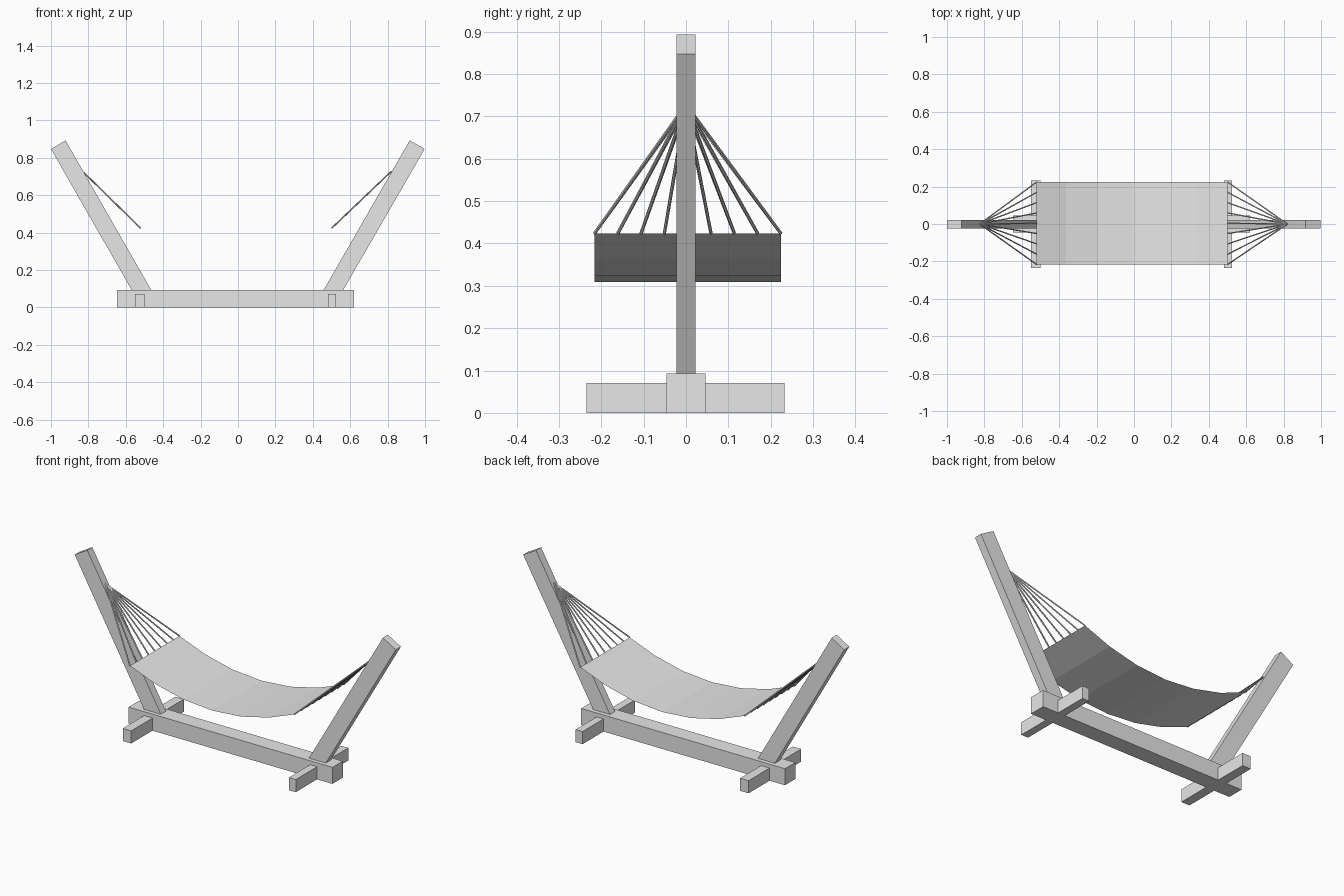
import bpy, bmesh
from mathutils import Vector

if "Cube" in bpy.data.objects:
    bpy.data.objects.remove(bpy.data.objects["Cube"])

grey = bpy.data.materials.new("plain grey")
grey.diffuse_color = (0.8, 0.8, 0.8, 1)
grey.use_nodes = True
grey.node_tree.nodes["Principled BSDF"].inputs["Base Color"].default_value = grey.diffuse_color


def finish(bm, name):
    """Turn a bmesh into a named, coloured object."""
    mesh = bpy.data.meshes.new(name)
    bm.to_mesh(mesh)
    bm.free()
    mesh.materials.append(grey)
    obj = bpy.data.objects.new(name, mesh)
    bpy.context.collection.objects.link(obj)
    return obj


def extrude_profile(name, profile, y0, y1):
    """Solid made from an x-z outline stretched from y0 to y1."""
    bm = bmesh.new()
    face = bm.faces.new([bm.verts.new((x, y0, z)) for x, z in profile])
    ext = bmesh.ops.extrude_face_region(bm, geom=[face])["geom"]
    verts = [v for v in ext if isinstance(v, bmesh.types.BMVert)]
    bmesh.ops.translate(bm, verts=verts, vec=(0, y1 - y0, 0))
    bmesh.ops.recalc_face_normals(bm, faces=bm.faces)
    return finish(bm, name)


def box(name, x0, x1, y0, y1, z0, z1):
    return extrude_profile(name, [(x0, z0), (x1, z0), (x1, z1), (x0, z1)], y0, y1)


# Base beam with a cross foot near each end
box("base_beam", -0.648, 0.62, -0.046, 0.046, 0, 0.093)
box("left_foot", -0.552, -0.5, -0.235, 0.232, 0, 0.071)
box("right_foot", 0.481, 0.524, -0.235, 0.232, 0, 0.071)

# Slanted posts, cut level where they meet the beam
extrude_profile("left_post", [(-0.568, 0.092), (-0.463, 0.092),
                              (-0.922, 0.893), (-1.0, 0.847)], -0.023, 0.022)
extrude_profile("right_post", [(0.457, 0.092), (0.562, 0.092),
                               (0.998, 0.847), (0.918, 0.893)], -0.023, 0.022)

# Sagging cloth: a single sheet along a shallow parabola
Y0, Y1, MID, HALF = -0.216, 0.224, -0.01, 0.511
LOW, HIGH = 0.309, 0.424
bm = bmesh.new()
rows = []
for t in (-1, -0.69, -0.35, 0, 0.35, 0.69, 1):
    x, z = MID + t * HALF, LOW + (HIGH - LOW) * t * t
    rows.append([bm.verts.new((x, y, z)) for y in (Y0, Y1)])
for a, b in zip(rows, rows[1:]):
    bm.faces.new((a[0], b[0], b[1], a[1]))
finish(bm, "hammock_cloth")


def rope_fan(name, x_cloth, apex, count=9, radius=0.004):
    """Thin ropes from the cloth edge to one point on the post."""
    bm = bmesh.new()
    apex = Vector(apex)
    for i in range(count):
        start = Vector((x_cloth, Y0 + (Y1 - Y0) * i / (count - 1), HIGH))
        d = apex - start
        matrix = d.to_track_quat('Z', 'Y').to_matrix().to_4x4()
        matrix.translation = (start + apex) / 2
        bmesh.ops.create_cone(bm, cap_ends=True, segments=6, radius1=radius,
                              radius2=radius, depth=d.length, matrix=matrix)
    finish(bm, name)


# Rope fans at both ends
rope_fan("left_ropes", MID - HALF, (-0.825, 0.0, 0.722))
rope_fan("right_ropes", MID + HALF, (0.82, 0.0, 0.728))
